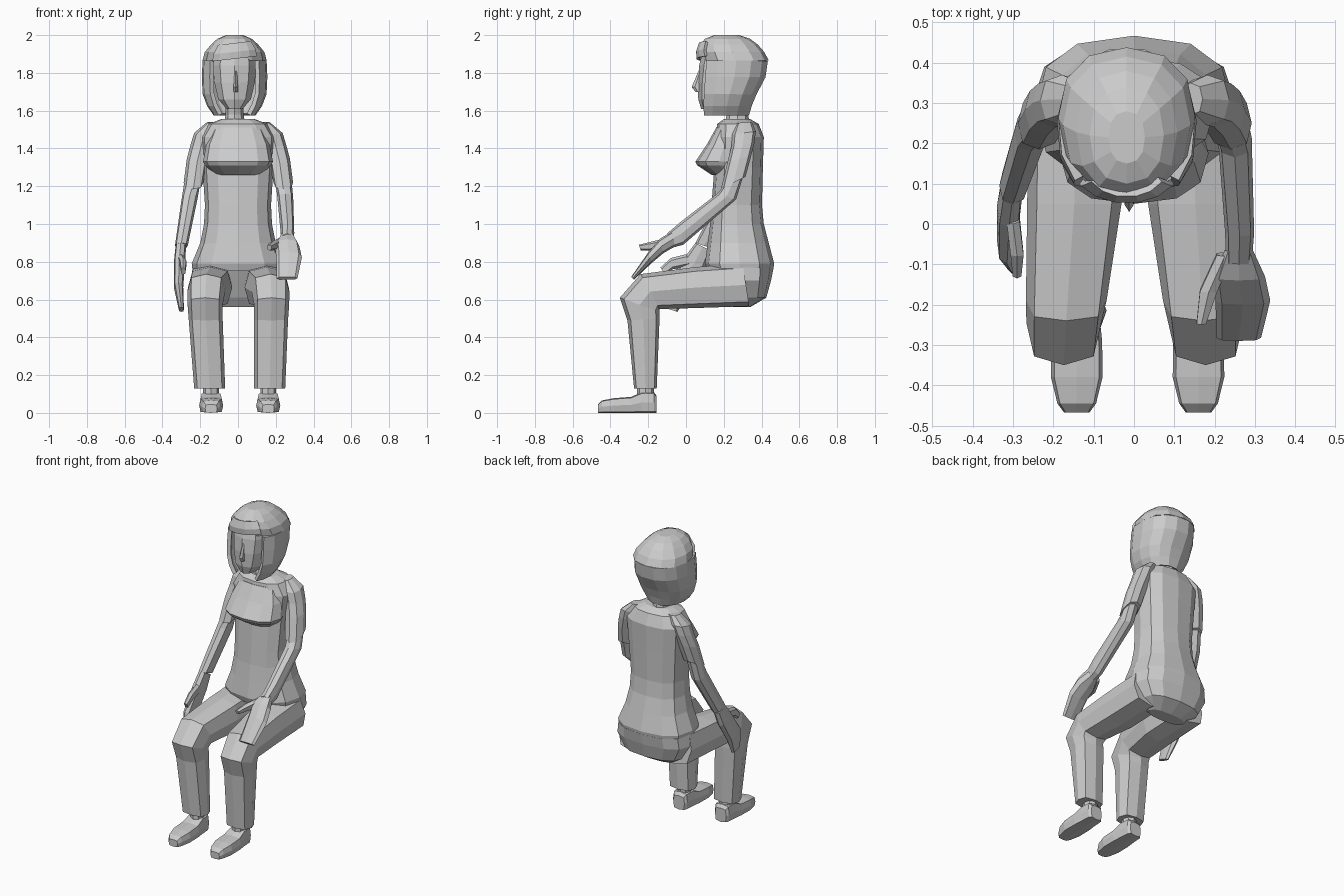
import bpy, bmesh
from math import sin, cos, pi, copysign
from mathutils import Vector


def loft(name, rows, n=8, p=2.6, gap=0.0, thick=0.0, front=0.0):
    """Skin rings given as (centre x, half width, front y, z, back y, z).
    gap opens that half angle at the front; front keeps only that half angle."""
    strip = gap or front
    a0, a1 = (-front, front) if front else (gap, 2 * pi - gap)
    bm = bmesh.new()
    rings = []
    for x, hw, fy, fz, by, bz in rows:
        f, b = Vector((x, fy, fz)), Vector((x, by, bz))
        mid, half = (f + b) / 2, (f - b) / 2
        ring = []
        for i in range(n):
            a = a0 + (a1 - a0) * i / (n - 1) if strip else 2 * pi * i / n
            s, c = (copysign(abs(t) ** (2 / p), t) for t in (sin(a), cos(a)))
            ring.append(bm.verts.new(mid + half * c + Vector((hw * s, 0, 0))))
        rings.append(ring)
    for r, q in zip(rings, rings[1:]):
        for i in range(n - 1 if strip else n):
            j = (i + 1) % n
            bm.faces.new((r[i], r[j], q[j], q[i]))
    if not strip:
        bm.faces.new(rings[0])
        bm.faces.new(rings[-1])
    bmesh.ops.recalc_face_normals(bm, faces=bm.faces[:])
    me = bpy.data.meshes.new(name)
    bm.to_mesh(me)
    bm.free()
    ob = bpy.data.objects.new(name, me)
    bpy.context.collection.objects.link(ob)
    if thick:
        m = ob.modifiers.new("thickness", 'SOLIDIFY')
        m.thickness, m.offset = thick, 0
    return ob


def level(rows, x=0.0):
    """Rows (z, half width, front y, back y) as horizontal rings."""
    return [(x, hw, f, z, b, z) for z, hw, f, b in rows]


def mirror(rows):
    """Flip to the left; the left foot stands slightly closer to the middle."""
    return [(-r[0] + (.018 if r[3] < .3 else .004), *r[1:]) for r in rows]


# Shirt body, bust and hips
loft("shirt", level([(1.555, .09, .2, .34), (1.53, .155, .165, .385), (1.46, .2, .155, .412),
                     (1.3, .188, .15, .407), (1.1, .175, .135, .402), (1.0, .18, .128, .412),
                     (.9, .2, .115, .438), (.79, .245, .1, .467), (.75, .24, .115, .46)]),
     12, 2.5)
loft("bust", level([(1.51, .13, .16, .3), (1.42, .168, .11, .3), (1.33, .185, .05, .3),
                    (1.31, .175, .06, .3), (1.26, .12, .135, .3)]), 12, 2.5)
loft("hips", level([(.77, .24, .13, .464), (.7, .25, .165, .45), (.61, .2, .21, .425),
                    (.56, .13, .25, .34)]), 12, 2.5)

# Legs, ankles and shoes
leg = [(.15, .115, .3, .79, .335, .565), (.152, .117, .05, .772, .05, .555),
       (.172, .1, -.24, .735, -.14, .55), (.178, .093, -.35, .61, -.14, .535),
       (.175, .09, -.31, .49, -.14, .5), (.168, .082, -.275, .13, -.155, .13)]
ankle = level([(.16, .042, -.26, -.17), (.08, .042, -.26, -.17)], .16)
shoe = [(.16, hw, y, top, y, 0) for y, hw, top in
        [(-.467, .032, .045), (-.445, .048, .066), (-.38, .064, .078), (-.29, .063, .085),
         (-.235, .057, .11), (-.17, .052, .11), (-.155, .04, .09)]]
for side, flip in (("right", False), ("left", True)):
    for part, rows, p in (("leg", leg, 3), ("ankle", ankle, 2), ("shoe", shoe, 5)):
        loft(f"{side}_{part}", mirror(rows) if flip else rows, 8, p)

# Sleeves, sunk into the shoulders
sleeve = [(.14, .03, .27, 1.535, .35, 1.54), (.182, .054, .245, 1.475, .37, 1.49),
          (.2, .055, .24, 1.41, .362, 1.43), (.22, .055, .22, 1.33, .345, 1.36),
          (.24, .052, .185, 1.185, .315, 1.25)]
loft("right_sleeve", sleeve)
loft("left_sleeve", mirror(sleeve))

# Right arm, palm resting flat on the knee
loft("right_forearm", [(.24, .043, .2, 1.2, .305, 1.26), (.25, .042, .165, 1.16, .265, 1.13),
                       (.262, .036, -.03, 1.01, -.015, .89), (.26, .032, -.1, .95, -.09, .87)])
loft("right_hand", [(.26, .035, -.07, .965, -.06, .88), (.26, .065, -.14, .92, -.12, .845),
                    (.27, .068, -.2, .85, -.18, .795), (.26, .055, -.29, .72, -.275, .705)])
loft("right_thumb", [(.225, .022, -.08, .93, -.07, .88), (.185, .024, -.17, .91, -.16, .86),
                     (.167, .013, -.25, .89, -.24, .86)], 6)

# Left arm, hanging beside the thigh
loft("left_forearm", [(-.24, .043, .2, 1.2, .305, 1.26), (-.256, .042, .18, 1.15, .275, 1.12),
                      (-.3, .034, .05, .9, .14, .87)])
loft("left_hand", [(-.303, .028, .05, .9, .13, .86), (-.31, .03, -.01, .82, .1, .77),
                   (-.315, .025, -.1, .69, .02, .64), (-.3, .014, -.125, .56, -.045, .535)])
loft("left_thumb", [(-.3, .018, 0, .84, .03, .78), (-.29, .018, -.08, .82, -.07, .76),
                    (-.29, .012, -.135, .77, -.11, .73)], 6)

# Neck, head and nose
HX = -.018
loft("neck", level([(1.5, .06, .2, .34), (1.58, .048, .215, .33), (1.68, .048, .2, .33)], HX), 8, 2)
loft("head", level([(1.61, .045, .08, .25), (1.66, .09, .065, .3), (1.75, .112, .062, .36),
                    (1.84, .12, .07, .38), (1.92, .11, .09, .36)], HX), 10, 2.4)
loft("nose", level([(1.81, .008, .066, .1), (1.725, .013, .03, .1), (1.7, .014, .05, .1)],
                   HX + .006), 6, 2)

# Bobbed hair: crown, open-fronted sides and a slanted fringe
crown = level([(1.865, .17, .09, .438), (1.91, .158, .075, .415), (1.95, .125, .075, .38),
               (1.98, .092, .1, .34), (2.0, .045, .15, .28)], HX)
loft("hair_crown", crown, 12, 2.3)
loft("hair_sides", level([(1.865, .158, .065, .425), (1.78, .162, .06, .413),
                          (1.69, .158, .06, .365), (1.63, .135, .06, .34),
                          (1.58, .1, .065, .325)], HX), 12, 2.3, gap=.8, thick=.024)
fringe = loft("fringe", level([(1.875, .158, .063, .42), (1.91, .15, .06, .40),
                               (1.955, .115, .075, .37)], HX), 6, 2.3, thick=.016, front=.75)
for v in fringe.data.vertices:
    v.co.z += .12 * (v.co.x - HX)
